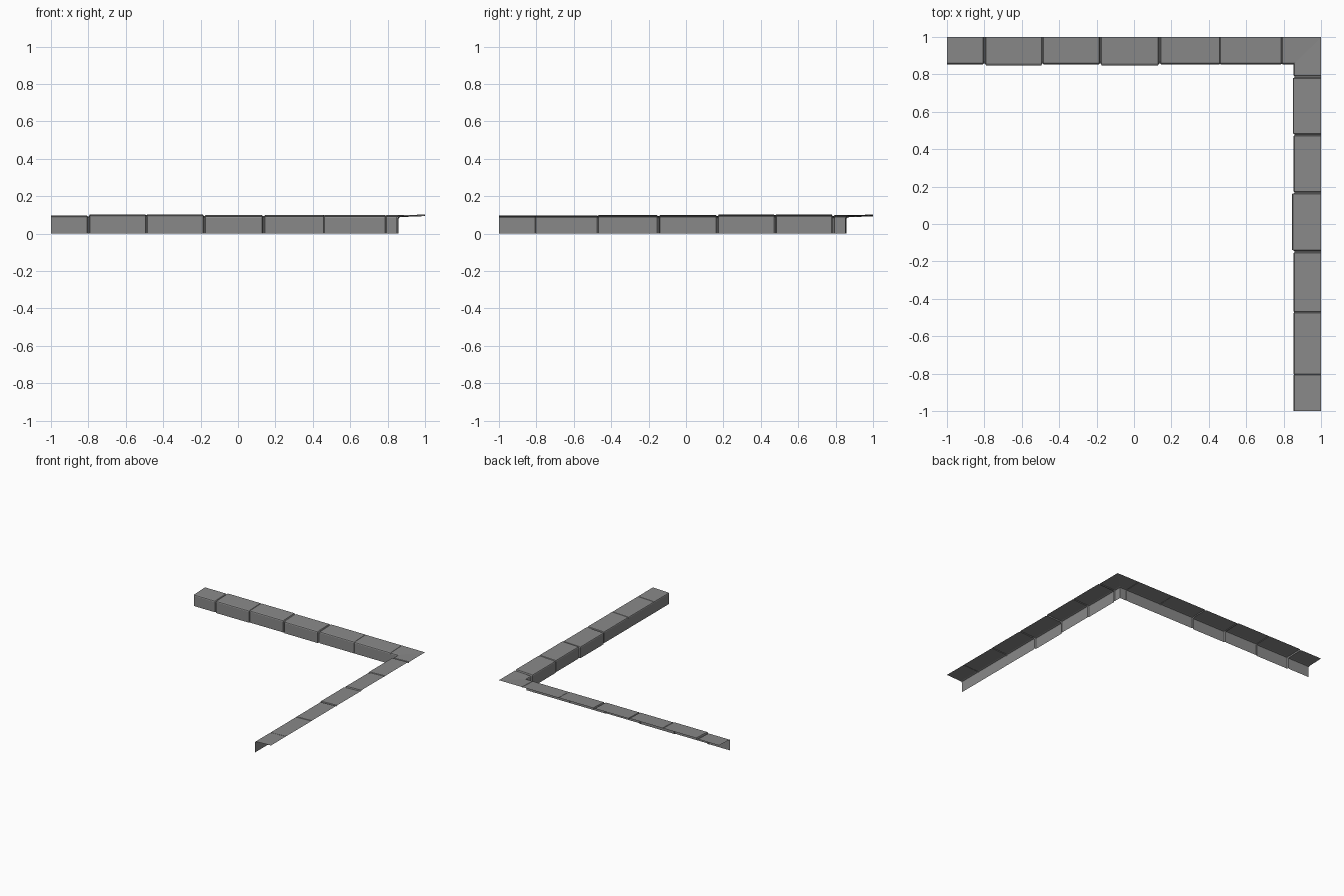
import bpy, bmesh

cube = bpy.data.objects.get("Cube")
if cube:
    bpy.data.objects.remove(cube, do_unlink=True)

stone = bpy.data.materials.new("grey_stone")
stone.use_nodes = True
colour = (0.25, 0.25, 0.25, 1)
stone.diffuse_color = colour
stone.node_tree.nodes["Principled BSDF"].inputs["Base Color"].default_value = colour

OUTER, WIDTH = 1.0, 0.146


def section(lift, bulge):
    """Kerb cross-section as (distance from outer edge, height), outer edge to foot."""
    w = WIDTH + bulge
    return [(0, 0.098 + lift), (w - 0.012, 0.093 + lift), (w - 0.003, 0.090 + lift),
            (w, 0.084 + lift), (w, 0)]


def kerb_arm(name, joints, stones, place, flip):
    """Row of kerb stones with V joints, ending in a mitre at the corner.
    joints: (position, half width); stones: (lift, bulge)."""
    rows = [(-OUTER, section(*stones[0]))]
    for (pos, half), before, after in zip(joints, stones, stones[1:]):
        sunk = section(min(before[0], after[0]) - half * 0.6,
                       min(before[1], after[1]) - half * 0.6)
        rows += [(pos - half, section(*before)), (pos - half * 0.4, sunk),
                 (pos + half * 0.4, sunk), (pos + half, section(*after))]
    bm = bmesh.new()
    grid = [[bm.verts.new(place(s, t, z)) for t, z in prof] for s, prof in rows]
    grid.append([bm.verts.new(place(OUTER - t, t, z)) for t, z in section(*stones[-1])])
    for a, b in zip(grid, grid[1:]):
        for j in range(len(a) - 1):
            quad = [a[j], a[j + 1], b[j + 1], b[j]]
            bm.faces.new(quad[::-1] if flip else quad)
    mesh = bpy.data.meshes.new(name)
    bm.to_mesh(mesh)
    bm.free()
    mesh.materials.append(stone)
    obj = bpy.data.objects.new(name, mesh)
    bpy.context.collection.objects.link(obj)


# Back arm, running along x
kerb_arm("back_kerb",
         [(-0.80, 0.008), (-0.49, 0.005), (-0.18, 0.007), (0.137, 0.008),
          (0.46, 0.002), (0.79, 0.003)],
         [(-0.001, 0), (0.004, 0.006), (0.004, 0), (0, 0.006), (0.001, 0), (0, 0), (0, 0)],
         lambda s, t, z: (s, OUTER - t, z), False)

# Left arm, running along y
kerb_arm("left_kerb",
         [(-0.805, 0.002), (-0.472, 0.004), (-0.147, 0.008), (0.168, 0.007),
          (0.477, 0.007), (0.787, 0.008)],
         [(-0.001, 0), (-0.001, 0), (0, 0), (0, 0.008), (0.004, 0), (0.004, 0.005), (0, 0)],
         lambda s, t, z: (OUTER - t, s, z), True)
